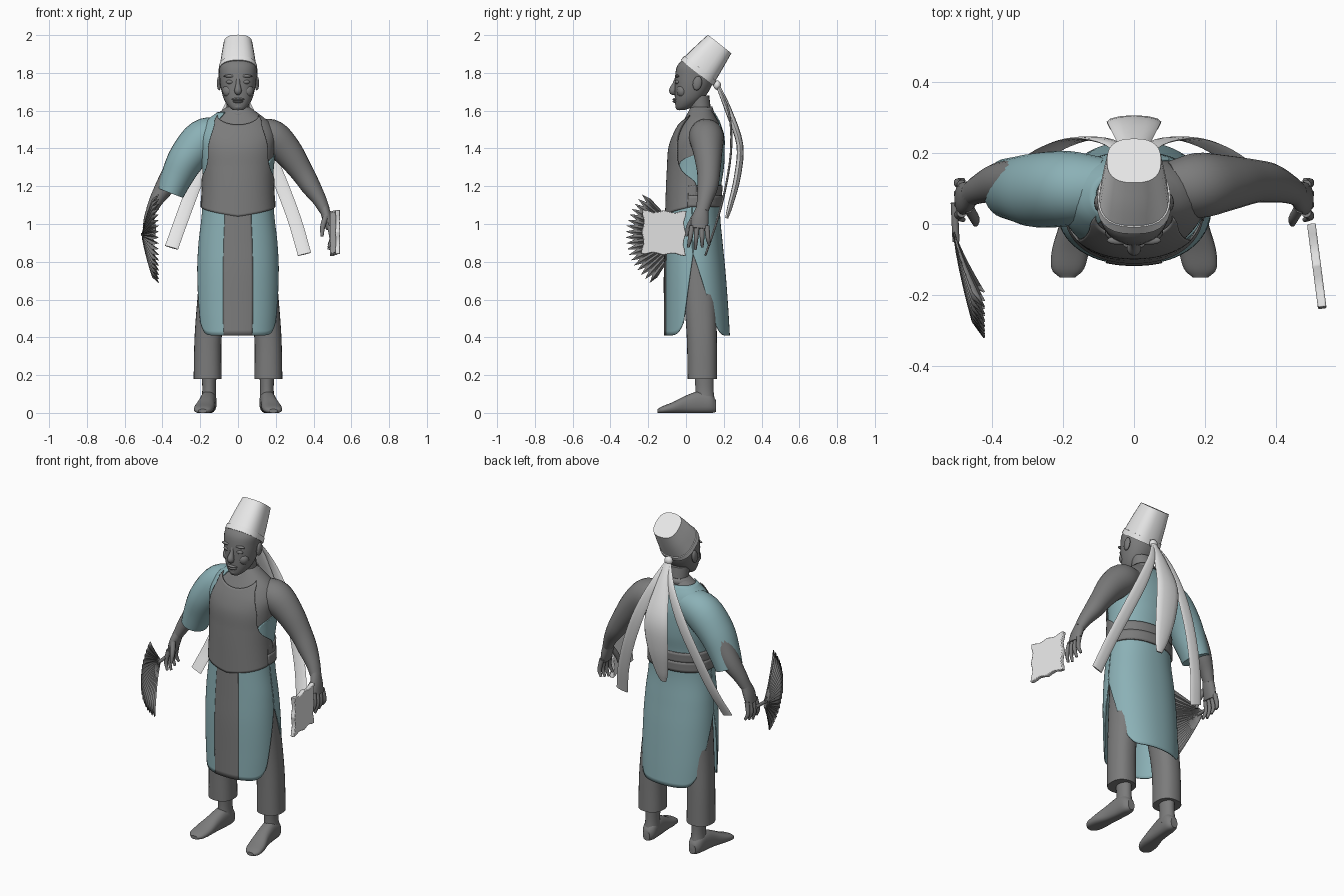
import bpy, bmesh
from math import sin, cos, pi, radians, copysign
from mathutils import Vector, Matrix

if "Cube" in bpy.data.objects:
    bpy.data.objects.remove(bpy.data.objects["Cube"])


def material(name, rgb):
    m = bpy.data.materials.new(name)
    m.use_nodes = True
    m.diffuse_color = (*rgb, 1)
    m.node_tree.nodes["Principled BSDF"].inputs["Base Color"].default_value = (*rgb, 1)
    return m


GREY = material("grey", (0.2, 0.2, 0.2))
TEAL = material("muted teal", (0.26, 0.44, 0.47))
WHITE = material("off white", (0.8, 0.8, 0.8))
X, Y, Z = Vector((1, 0, 0)), Vector((0, 1, 0)), Vector((0, 0, 1))


def finish(name, bm, mat, angle=40):
    me = bpy.data.meshes.new(name)
    bm.to_mesh(me)
    bm.free()
    me.materials.append(mat)
    ob = bpy.data.objects.new(name, me)
    bpy.context.collection.objects.link(ob)
    bpy.ops.object.select_all(action='DESELECT')
    ob.select_set(True)
    bpy.context.view_layer.objects.active = ob
    bpy.ops.object.shade_smooth_by_angle(angle=radians(angle))
    return ob


def sample(rows, t):
    """Smooth interpolation of rows, keyed by their first column."""
    rows = sorted(rows)
    t = min(max(t, rows[0][0]), rows[-1][0])
    i = 0
    while i < len(rows) - 2 and t > rows[i + 1][0]:
        i += 1
    a, b = rows[i], rows[i + 1]
    p, q = rows[max(i - 1, 0)], rows[min(i + 2, len(rows) - 1)]
    h = b[0] - a[0]
    s = (t - a[0]) / h
    out = []
    for k in range(1, len(a)):
        m0 = (b[k] - p[k]) / (b[0] - p[0]) * h
        m1 = (q[k] - a[k]) / (q[0] - a[0]) * h
        out.append((2*s**3 - 3*s*s + 1)*a[k] + (s**3 - 2*s*s + s)*m0 + (3*s*s - 2*s**3)*b[k] + (s**3 - s*s)*m1)
    return out


def oval(a, p):
    """Point on a unit superellipse."""
    c, s = cos(a), sin(a)
    return copysign(abs(c) ** (2 / p), c), copysign(abs(s) ** (2 / p), s)


def tube(name, pts, mat, ref=X, axis=None, n=20, p=2.0, steps=4):
    """Loft of ovals (x, y, z, half size along ref, half size across)."""
    rows = [(i, *q) for i, q in enumerate(pts)]
    total = (len(pts) - 1) * steps
    data = [sample(rows, j / steps) for j in range(total + 1)]
    bm, rings = bmesh.new(), []
    for j, d in enumerate(data):
        c = Vector(d[:3])
        t = axis or (Vector(data[min(j + 1, total)][:3]) - Vector(data[max(j - 1, 0)][:3])).normalized()
        u = (ref - t * ref.dot(t)).normalized()
        v = t.cross(u)
        ring = []
        for i in range(n):
            a, b = oval(2 * pi * i / n, p)
            q = c + u * a * max(d[3], .001) + v * b * max(d[4], .001)
            q.z = max(q.z, 0)
            ring.append(bm.verts.new(q))
        rings.append(ring)
    for r, s in zip(rings, rings[1:]):
        for i in range(n):
            k = (i + 1) % n
            bm.faces.new((r[i], r[k], s[k], s[i]))
    bm.faces.new(rings[0][::-1])
    bm.faces.new(rings[-1])
    return finish(name, bm, mat)


def sheet(name, fn, nu, nv, mat, thick=.006, angle=40):
    """Grid surface fn(u, v), u in -1..1 and v in 0..1."""
    bm = bmesh.new()
    g = [[bm.verts.new(fn(2 * i / nu - 1, j / nv)) for i in range(nu + 1)] for j in range(nv + 1)]
    for j in range(nv):
        for i in range(nu):
            bm.faces.new((g[j][i], g[j][i + 1], g[j + 1][i + 1], g[j + 1][i]))
    ob = finish(name, bm, mat, angle)
    if thick:
        m = ob.modifiers.new("thickness", 'SOLIDIFY')
        m.thickness, m.offset = thick, 0
    return ob


def ball(name, loc, size, mat, rot=0):
    bm = bmesh.new()
    mtx = Matrix.Translation(loc) @ Matrix.Rotation(rot, 4, 'X') @ Matrix.Diagonal((*size, 1))
    bmesh.ops.create_uvsphere(bm, u_segments=16, v_segments=10, radius=1, matrix=mtx)
    return finish(name, bm, mat)


# Body outline: height, half width, front, back
BODY = [(.38, .2, -.105, .225), (.55, .208, -.105, .215), (.75, .208, -.105, .2), (.9, .2, -.1, .185),
        (1.05, .183, -.095, .172), (1.2, .176, -.09, .178), (1.3, .182, -.085, .193), (1.4, .193, -.078, .197),
        (1.47, .198, -.055, .192), (1.54, .165, -.018, .172), (1.58, .115, .005, .15), (1.62, .06, .025, .13)]


def body(deg, z, off):
    w, f, b = sample(BODY, z)
    s, c = oval(radians(deg), 2.2)[::-1]
    return Vector(((w + off) * s, (f + b) / 2 - ((b - f) / 2 + off) * c, z))


def wrap(name, mat, lo, hi, bottom, top, off, nu=40, nv=24, thick=.006):
    """Cloth lying on the body between two angles and two heights."""
    def fn(u, v):
        z = bottom(u) + (top(u) - bottom(u)) * v
        a, b = lo(z), hi(z)
        return body(a + (b - a) * (u + 1) / 2, z, off)
    return sheet(name, fn, nu, nv, mat, thick)


# Torso and clothing
wrap("torso", GREY, lambda z: -180, lambda z: 180, lambda u: .85, lambda u: 1.62, 0, 64, 30, 0)
BIB = [(1.04, 95), (1.1, 95), (1.22, 91), (1.28, 63), (1.33, 52), (1.4, 48), (1.47, 40), (1.53, 40), (1.575, 52)]
bib_edge = lambda z: sample(BIB, z)[0]
wrap("apron_bib", GREY, lambda z: -bib_edge(z), bib_edge, lambda u: 1.04 + .055 * abs(u),
     lambda u: 1.525 + .05 * u * u, .013, 40, 40)
SHIRT = [(1.18, -310), (1.33, -303), (1.38, -262), (1.45, -225), (1.53, -195), (1.59, -180)]
wrap("wrapped_shirt", TEAL, lambda z: sample(SHIRT, z)[0], lambda z: -38, lambda u: 1.18, lambda u: 1.59, .005, 60, 30)
for i, h in enumerate((1.09, 1.145)):
    wrap("sash_band", GREY, lambda z: 80, lambda z: 280, lambda u: h, lambda u: h + .06, .014 - .003 * i, 40, 4, .01)


def slit(top, low):
    return lambda z: low + (top - low) * min(max((z - .41) / .44, 0), 1)


front, back = slit(89, 64), slit(93, 52)
hem = lambda u: .41 + .07 * abs(u) ** 10
wrap("front_skirt", TEAL, lambda z: -front(z), front, hem, lambda u: 1.1, .006, 60, 30)
wrap("back_skirt", TEAL, lambda z: 180 - back(z), lambda z: 180 + back(z), hem, lambda u: 1.11, .006, 60, 30)
wrap("skirt_stripe", GREY, lambda z: -19, lambda z: 19, lambda u: .411, lambda u: 1.07, .0105, 12, 24, .004)
tube("neck", [(0, .085, 1.5, .075, .06), (0, .08, 1.58, .062, .055), (0, .065, 1.68, .062, .058)], GREY, axis=Z)


def collar(u, v):
    a = pi * u
    r = .074 + .012 * (1 - v)
    return Vector((r * sin(a), .072 - r * .85 * cos(a), 1.572 - .02 * cos(a) + .03 * v))


sheet("neck_strap", collar, 40, 2, GREY, .008)

# Head and face
tube("head", [(0, -.028, 1.603, .025, .02), (0, -.01, 1.62, .048, .045), (0, .015, 1.66, .074, .074),
              (0, .035, 1.72, .091, .095), (0, .045, 1.78, .098, .103), (0, .05, 1.84, .096, .095),
              (0, .06, 1.885, .06, .06)], GREY, axis=Z, n=32, p=2.2)
tube("nose", [(0, -.042, 1.785, .012, .012), (0, -.058, 1.74, .012, .014), (0, -.07, 1.705, .02, .02),
              (0, -.056, 1.69, .012, .01)], GREY, n=12)
for z, w in ((1.66, .034), (1.648, .028)):
    ball("lip", (0, -.053, z), (w, .018, .008), GREY)
ball("chin", (0, -.035, 1.622), (.03, .022, .02), GREY)
for s in (1, -1):
    ball("eye", (s * .041, -.044, 1.752), (.022, .014, .012), GREY)
    ball("brow", (s * .042, -.046, 1.783), (.034, .012, .008), GREY)
    ball("cheek", (s * .05, -.02, 1.705), (.032, .03, .035), GREY)
    ball("ear", (s * .1, .06, 1.745), (.012, .024, .038), GREY, -.2)

# Hat, tilted back, with knotted tails
lean = Vector((0, .113, .143)).normalized()
tube("hat", [(0, .06, 1.803, .1, .106), (0, .12, 1.88, .089, .094), (0, .178, 1.953, .076, .079)],
     WHITE, axis=lean, n=28, p=2.6)
tube("hat_band", [(0, .058, 1.8, .104, .11), (0, .076, 1.823, .102, .108)], WHITE, axis=lean, n=28, p=2.5, steps=1)
ball("hat_knot", (0, .165, 1.735), (.025, .02, .025), WHITE)
tube("middle_tail", [(0, .165, 1.74, .015, .01), (0, .225, 1.6, .045, .018), (0, .285, 1.42, .075, .018),
                     (0, .272, 1.25, .07, .018), (0, .235, 1.1, .045, .014), (0, .215, 1.03, .02, .008)], WHITE, n=12)
for s, low in ((1, .84), (-1, .875)):
    tube("side_tail", [(0, .165, 1.74, .012, .006), (s * .06, .225, 1.6, .024, .006), (s * .14, .24, 1.42, .034, .006),
                       (s * .225, .215, 1.22, .036, .006), (s * .3, .165, 1.02, .036, .006),
                       (s * .352, .105, low, .036, .006)], WHITE, n=10)

# Arms and hands
for s in (1, -1):
    tube("arm", [(s * .1, .1, 1.49, .075, .07), (s * .18, .108, 1.46, .092, .092), (s * .26, .115, 1.385, .078, .08),
                 (s * .335, .12, 1.28, .062, .062), (s * .385, .115, 1.2, .055, .052), (s * .43, .1, 1.13, .042, .038),
                 (s * .46, .085, 1.07, .034, .028)], GREY, ref=Y, n=24)
    tube("palm", [(s * .455, .088, 1.09, .032, .026), (s * .472, .075, 1.03, .045, .026),
                  (s * .485, .07, .975, .045, .02)], GREY, ref=Y, n=16)
    for i in range(4):
        y, tip = .032 + .026 * i, .012 + .037 * i
        tube("finger", [(s * .484, y, .99, .014, .014), (s * .495, (y + tip) / 2, .925, .012, .012),
                        (s * .48, tip, .865 + .012 * abs(i - 1), .007, .007)], GREY, ref=Y, n=10)
    tube("thumb", [(s * .465, .045, 1.04, .016, .016), (s * .448, .015, .985, .014, .014),
                   (s * .445, 0, .935, .008, .008)], GREY, ref=Y, n=10)
tube("sleeve", [(-.08, .1, 1.49, .085, .08), (-.18, .1, 1.45, .105, .107), (-.27, .095, 1.35, .105, .098),
                (-.325, .098, 1.245, .092, .084), (-.357, .1, 1.165, .084, .072)], TEAL, ref=Y, n=28)

# Legs and feet
for s in (1, -1):
    tube("trouser_leg", [(s * .161, .087, .18, .074, .078), (s * .157, .083, .42, .072, .08),
                         (s * .125, .07, .7, .082, .088), (s * .1, .06, .95, .085, .09)], GREY, axis=Z, n=28, p=2.3)
    tube("ankle", [(s * .155, .1, .05, .042, .055), (s * .153, .098, .12, .036, .048),
                   (s * .153, .095, .22, .04, .052)], GREY, axis=Z, n=20)
    tube("foot", [(s * .153, .16, .035, .022, .03), (s * .154, .13, .05, .04, .052), (s * .158, .07, .055, .042, .06),
                  (s * .166, .0, .044, .044, .048), (s * .178, -.07, .027, .052, .03), (s * .186, -.125, .016, .046, .019),
                  (s * .187, -.15, .01, .022, .01)], GREY, axis=-Y, n=20, p=2.4)


# Pleated feather fan in the right hand
BLADES = 18


def fan(u, v):
    k = round((u + 1) * BLADES)
    r = .02 + (.29 if k % 2 else .245) * v
    a = radians(-5 + 52 * u)
    pleat = .009 * v * (1 if k % 2 else -1)
    return Vector((-.508 + .075 * (r / .3) ** 1.3 + pleat, -.01 - r * cos(a), .94 + r * sin(a)))


sheet("feather_fan", fan, 2 * BLADES, 5, GREY, .005, 10)
tube("fan_handle", [(-.5, -.05, .94, .01, .01), (-.505, .06, .945, .01, .01)], GREY, n=10)

# Scalloped board in the left hand
bm = bmesh.new()
corners = [(-.24, .84), (-.005, .83), (0, 1.07), (-.235, 1.075)]
outline = []
for (y0, z0), (y1, z1) in zip(corners, corners[1:] + corners[:1]):
    for i in range(8):
        t = i / 8
        dip = .017 * (1 - cos(4 * pi * t)) / 2 if .25 < t < .75 else .017 * sin(pi * t) ** 2 * 1.5
        y, z = y0 + (y1 - y0) * t, z0 + (z1 - z0) * t
        inward = Vector((-(z1 - z0), y1 - y0)).normalized() * dip
        y, z = y + inward.x, z + inward.y
        outline.append(bm.verts.new((.486 - .13 * y, y, z)))
face = bm.faces.new(outline)
extra = bmesh.ops.extrude_face_region(bm, geom=[face])["geom"]
bmesh.ops.translate(bm, vec=(.024, .003, 0), verts=[g for g in extra if isinstance(g, bmesh.types.BMVert)])
bmesh.ops.recalc_face_normals(bm, faces=bm.faces)
board = finish("board", bm, WHITE, 35)
edge = board.modifiers.new("soft edge", 'BEVEL')
edge.width, edge.segments = .004, 2
